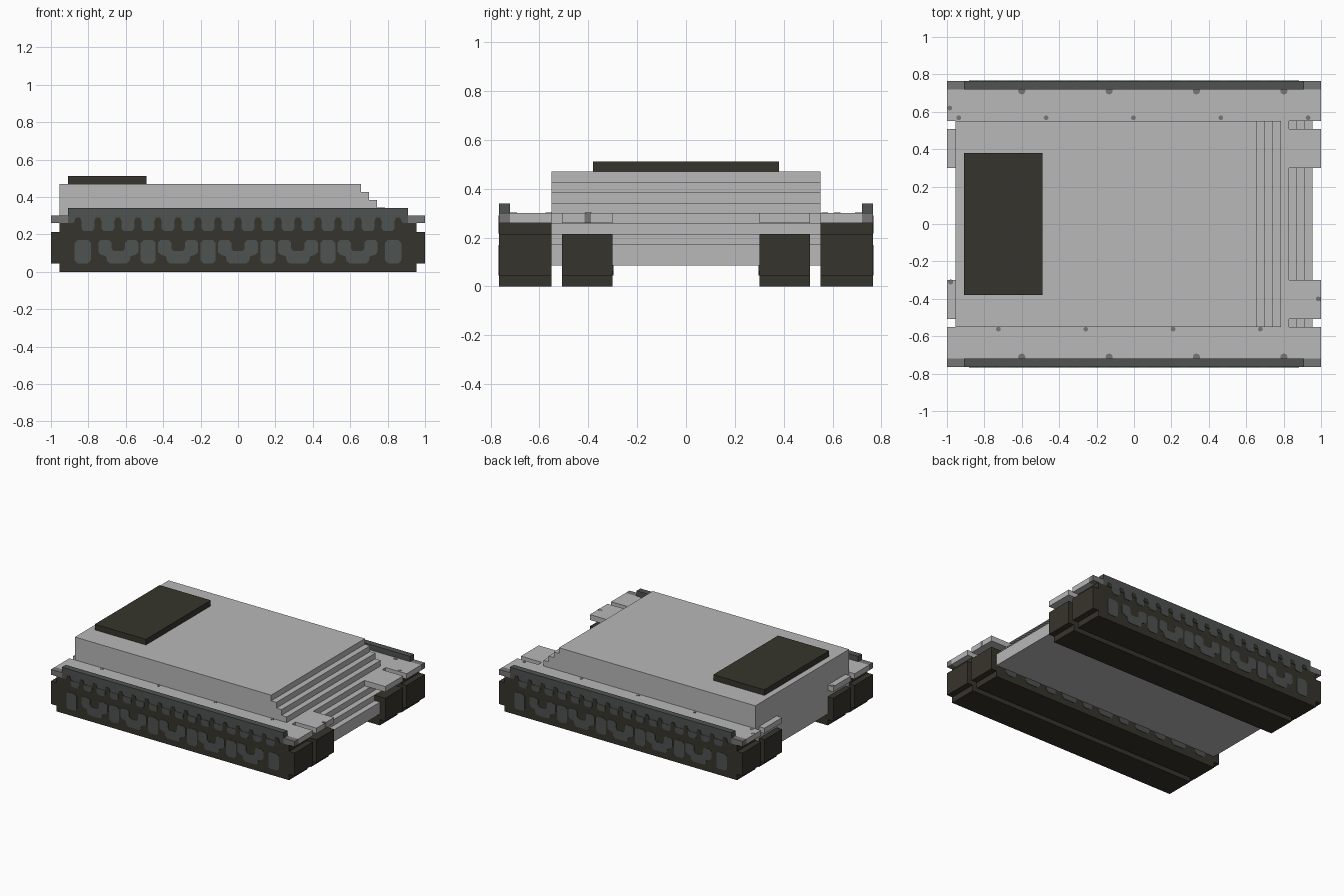
import bpy, bmesh

cube = bpy.data.objects.get("Cube")
if cube:
    bpy.data.objects.remove(cube, do_unlink=True)


def material(name, rgb):
    m = bpy.data.materials.new(name)
    m.use_nodes = True
    m.diffuse_color = (*rgb, 1)
    m.node_tree.nodes["Principled BSDF"].inputs["Base Color"].default_value = (*rgb, 1)
    return m


LIGHT = material("light grey", (0.48, 0.48, 0.48))
MID = material("mid grey", (0.18, 0.18, 0.18))
SKIRT = material("dark slate", (0.075, 0.085, 0.08))
TRACK = material("track brown black", (0.037, 0.034, 0.025))


def finish(name, bm, mat):
    bmesh.ops.recalc_face_normals(bm, faces=bm.faces[:])
    mesh = bpy.data.meshes.new(name)
    bm.to_mesh(mesh)
    bm.free()
    mesh.materials.append(mat)
    obj = bpy.data.objects.new(name, mesh)
    bpy.context.collection.objects.link(obj)
    return obj


def box(name, mat, x, y, z):
    bm = bmesh.new()
    bmesh.ops.create_cube(bm, size=1)
    for v in bm.verts:
        for axis, (a, b) in enumerate((x, y, z)):
            v.co[axis] = a + (v.co[axis] + 0.5) * (b - a)
    return finish(name, bm, mat)


def prism(bm, points, y0, y1):
    """Extrude an x-z outline from y0 to y1."""
    face = bm.faces.new([bm.verts.new((x, y0, z)) for x, z in points])
    new = bmesh.ops.extrude_face_region(bm, geom=[face])["geom"]
    moved = [v for v in new if isinstance(v, bmesh.types.BMVert)]
    bmesh.ops.translate(bm, verts=moved, vec=(0, y1 - y0, 0))


def plates(name, mat, outlines, y, side):
    """A set of thin plates standing slightly off the plane at y."""
    bm = bmesh.new()
    for points in outlines:
        prism(bm, points, y, y + 0.003 * side)
    return finish(name, bm, mat)


def rounded(x, half, z0, z1, c=0.015):
    """Outline of a rectangle with cut corners."""
    a, b = x - half, x + half
    return [(a + c, z0), (b - c, z0), (b, z0 + c), (b, z1 - c),
            (b - c, z1), (a + c, z1), (a, z1 - c), (a, z0 + c)]


def wheel_u(x):
    """Notched outline of a wheel pair."""
    half = [(0.025, 0.11), (0.036, 0.125), (0.036, 0.157), (0.05, 0.17), (0.095, 0.17),
            (0.107, 0.155), (0.107, 0.105), (0.09, 0.09), (0.065, 0.083), (0.06, 0.058), (0.045, 0.045)]
    return [(x + a, z) for a, z in half] + [(x - a, z) for a, z in reversed(half)]


# Hull with a staircase nose
STEP = 0.0425
outline = [(-0.955, 0.085), (-0.955, 0.47)]
for i in range(8):
    x, z = 0.658 + i * STEP, 0.47 - i * STEP
    outline += [(x, z), (x, z - STEP)]
outline[-1] = (outline[-1][0], 0.085)
bm = bmesh.new()
prism(bm, outline, -0.55, 0.55)
finish("hull", bm, LIGHT)

# Roof slab
box("roof_hatch", TRACK, (-0.91, -0.49), (-0.38, 0.38), (0.47, 0.512))


def track(name, y, top):
    """Track block with recessed corners at both ends."""
    right = [(0.955, 0), (0.955, 0.043), (1, 0.043), (1, 0.213)]
    if top > 0.22:
        right += [(0.955, 0.213), (0.955, top)]
    bm = bmesh.new()
    prism(bm, right + [(-x, z) for x, z in reversed(right)], *y)
    finish(name, bm, TRACK)


# Painted outlines for the track sides
PITCH = 0.107
wheels = [wheel_u(0.32 * i) for i in range(-2, 3)]
wheels += [rounded(0.32 * i + 0.16, 0.04, 0.045, 0.17) for i in range(-2, 2)]
wheels += [rounded(s * 0.83, 0.043, 0.045, 0.17) for s in (-1, 1)]
pockets = []
fingers = []
for i in range(-8, 9):
    x = i * PITCH
    fingers.append([(x - 0.025, 0.258), (x + 0.025, 0.258), (x + 0.017, 0.275),
                    (x + 0.012, 0.29), (x - 0.012, 0.29), (x - 0.017, 0.275)])
    if i < 8:
        c = x + PITCH / 2
        pockets.append([(c - 0.022, 0.217), (c + 0.022, 0.217), (c + 0.034, 0.232),
                        (c + 0.034, 0.262), (c - 0.034, 0.262), (c - 0.034, 0.232)])

# Running gear and fenders, mirrored on both sides
for side, tag in ((1, "back"), (-1, "front")):
    def span(a, b):
        return tuple(sorted((side * a, side * b)))

    track(tag + "_outer_track", span(0.55, 0.765), 0.26)
    track(tag + "_inner_track", span(0.3, 0.508), 0.213)
    box(tag + "_outer_fender", LIGHT, (-1, 1), span(0.55, 0.72), (0.26, 0.3))
    box(tag + "_skirt", SKIRT, (-0.91, 0.91), span(0.72, 0.765), (0.26, 0.34))
    for end in (-1, 1):
        x = tuple(sorted((end * 0.91, end)))
        box(tag + "_fender_corner", MID, x, span(0.72, 0.765), (0.26, 0.3))
    box(tag + "_inner_fender_nose", LIGHT, (0.825, 1), span(0.3, 0.508), (0.26, 0.3))
    box(tag + "_inner_fender_tail", LIGHT, (-1, -0.95), span(0.3, 0.508), (0.26, 0.3))

    plates(tag + "_wheels", SKIRT, wheels, side * 0.765, side)
    plates(tag + "_skirt_pockets", SKIRT, pockets, side * 0.765, side)
    plates(tag + "_skirt_teeth", TRACK, fingers, side * 0.765, side)
    plates(tag + "_inner_wheels", SKIRT, wheels, side * 0.3, -side)


# Small grey wear spots on the fenders
spots = [(-0.6 + 0.467 * i, s * 0.712, 0.02) for i in range(4) for s in (-1, 1)]
spots += [(-0.937 + 0.467 * i, 0.568, 0.013) for i in range(5)]
spots += [(-0.725 + 0.467 * i, -0.562, 0.013) for i in range(4)]
spots += [(-0.985, 0.62, 0.013), (0.985, -0.4, 0.013), (-0.98, -0.31, 0.014)]
bm = bmesh.new()
for x, y, r in spots:
    made = bmesh.ops.create_cone(bm, cap_ends=True, segments=8, radius1=r, radius2=r, depth=0.004)
    bmesh.ops.translate(bm, verts=made["verts"], vec=(x, y, 0.3))
finish("fender_spots", bm, MID)
box("nose_end_spot", MID, (0.995, 1.001), (-0.415, -0.39), (0.26, 0.301))
